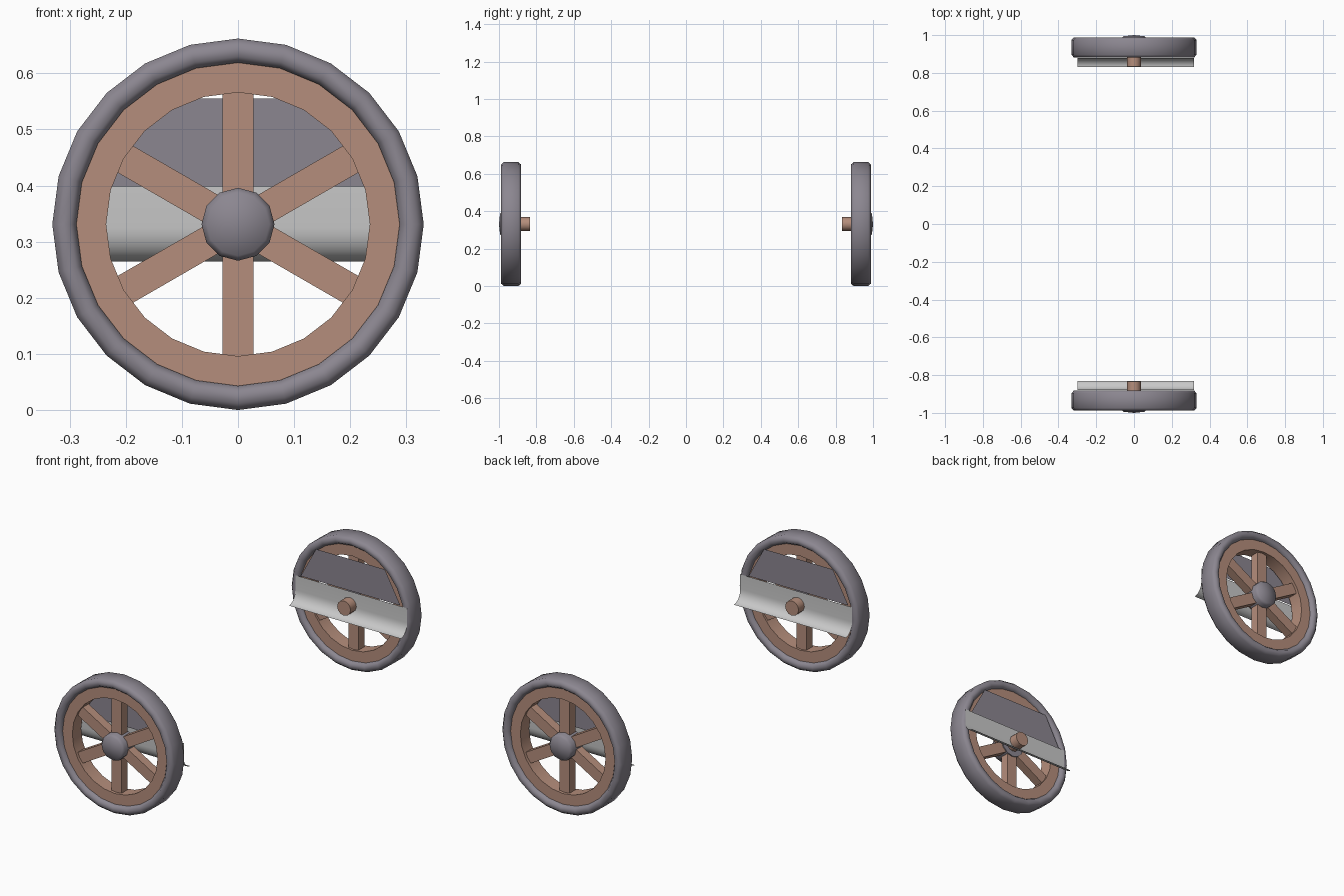
import bpy, bmesh, math
from mathutils import Matrix, Vector

cube = bpy.data.objects.get("Cube")
if cube:
    bpy.data.objects.remove(cube, do_unlink=True)

CENTRE = Vector((0, 0, 0.331))


def material(name, rgb):
    m = bpy.data.materials.new(name)
    m.use_nodes = True
    m.diffuse_color = (*rgb, 1)
    m.node_tree.nodes["Principled BSDF"].inputs["Base Color"].default_value = (*rgb, 1)
    return m


IRON = material("dark iron", (0.26, 0.24, 0.28))
WOOD = material("brown wood", (0.46, 0.27, 0.20))
SHEET = material("pale sheet metal", (0.58, 0.58, 0.58))


def finish(name, bm, mat, smooth=None, solid=True):
    if solid:
        bmesh.ops.recalc_face_normals(bm, faces=bm.faces)
    mesh = bpy.data.meshes.new(name)
    bm.to_mesh(mesh)
    bm.free()
    mesh.materials.append(mat)
    obj = bpy.data.objects.new(name, mesh)
    bpy.context.collection.objects.link(obj)
    if smooth:
        bpy.ops.object.select_all(action="DESELECT")
        obj.select_set(True)
        bpy.context.view_layer.objects.active = obj
        bpy.ops.object.shade_smooth_by_angle(angle=math.radians(smooth))
    return obj


def lathe(name, profile, side, sides, mat, smooth, closed):
    """Spin (radius, depth) points round the axle line."""
    bm = bmesh.new()
    pts = [bm.verts.new(CENTRE + Vector((0, side * d, r))) for r, d in profile]
    pairs = list(zip(pts, pts[1:] + pts[:1])) if closed else list(zip(pts, pts[1:]))
    edges = [bm.edges.new(p) for p in pairs]
    bmesh.ops.spin(bm, geom=pts + edges, cent=CENTRE, axis=(0, 1, 0),
                   angle=math.tau, steps=sides, use_merge=False)
    bmesh.ops.remove_doubles(bm, verts=bm.verts, dist=1e-4)
    return finish(name, bm, mat, smooth)


def sheet(name, rows, side, mat, smooth=None):
    """Thin strip through rows of (left x, right x, depth, height)."""
    bm = bmesh.new()
    verts = [[bm.verts.new((x, side * d, z)) for x in (a, b)] for a, b, d, z in rows]
    for (a, b), (c, d) in zip(verts, verts[1:]):
        bm.faces.new((a, b, d, c) if side < 0 else (c, d, b, a))
    return finish(name, bm, mat, smooth, solid=False)


def wheel(label, side):
    # Tyre with rounded shoulders
    lathe(label + "_tyre",
          [(0.288, 0.897), (0.299, 0.882), (0.319, 0.882), (0.331, 0.896),
           (0.331, 0.974), (0.319, 0.988), (0.299, 0.988), (0.288, 0.973)],
          side, 24, IRON, 80, True)
    # Wooden rim
    lathe(label + "_rim", [(0.235, 0.9), (0.29, 0.9), (0.29, 0.97), (0.235, 0.97)],
          side, 24, WOOD, 30, True)
    # Three bars make six spokes
    bm = bmesh.new()
    for k in range(3):
        place = (Matrix.Translation(CENTRE + Vector((0, side * 0.933, 0)))
                 @ Matrix.Rotation(k * math.pi / 3, 4, "Y")
                 @ Matrix.Diagonal((0.055, 0.045, 0.5, 1)))
        bmesh.ops.create_cube(bm, size=1, matrix=place)
    finish(label + "_spokes", bm, WOOD)
    # Hub cap and axle stub
    lathe(label + "_hub", [(0, 0.905), (0.065, 0.905), (0.065, 0.982), (0.056, 0.994), (0, 1.0)],
          side, 12, IRON, 80, False)
    lathe(label + "_axle", [(0, 0.834), (0.037, 0.834), (0.037, 0.92), (0, 0.92)],
          side, 12, WOOD, 35, False)
    # Upright guard panel behind the spokes
    sheet(label + "_guard_panel",
          [(-0.19, 0.19, 0.886, 0.555), (-0.275, 0.275, 0.886, 0.398)], side, IRON)
    # Curved lower guard flaring inwards at the bottom
    arc = [(-0.3, 0.317, 0.88, 0.398)]
    for i in range(9):
        t = i / 8 * math.pi / 2
        arc.append((-0.3, 0.317, 0.83 + 0.05 * math.cos(t), 0.325 - 0.06 * math.sin(t)))
    sheet(label + "_curved_guard", arc, side, SHEET, 60)


wheel("front_wheel", -1)
wheel("back_wheel", 1)
